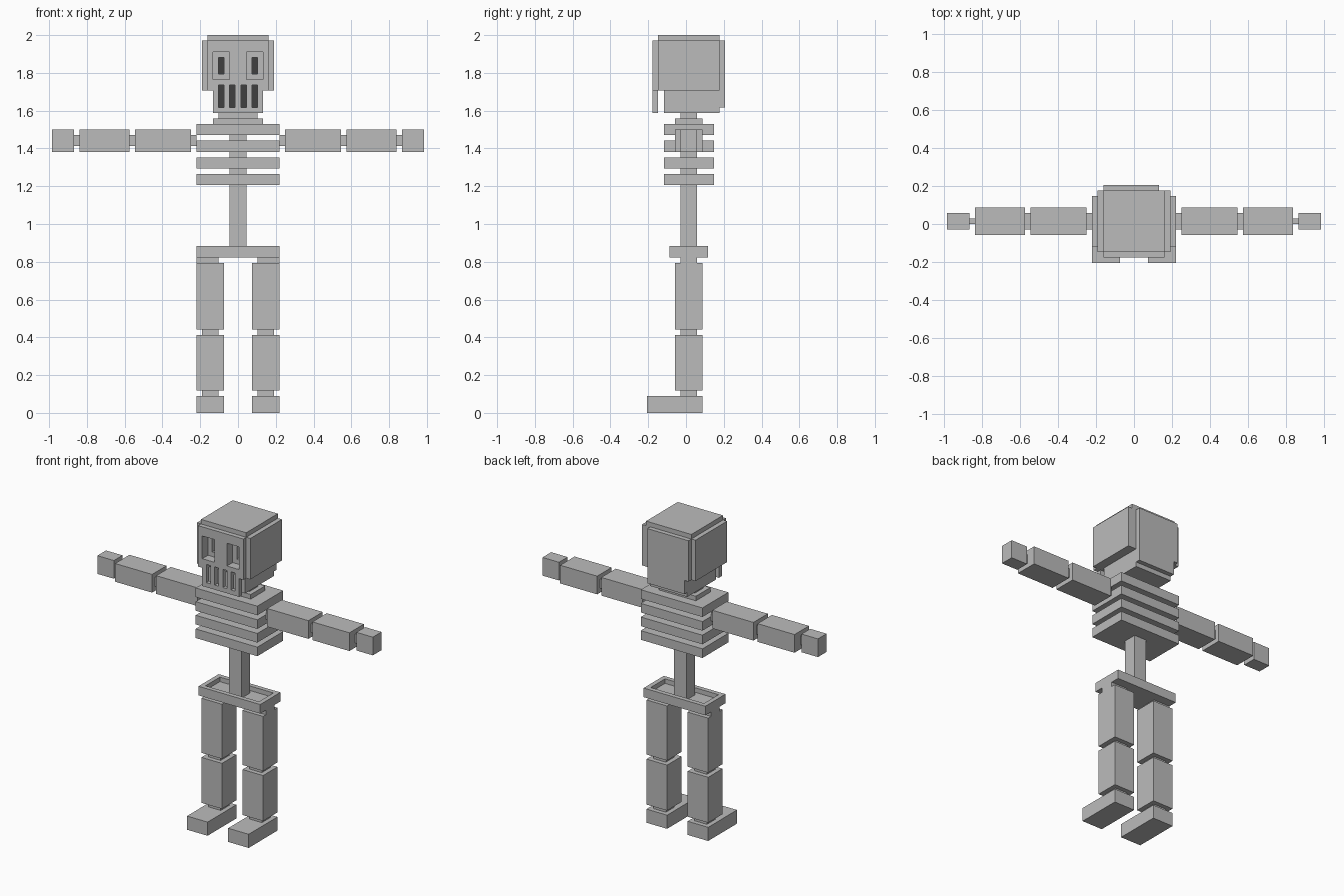
import bpy
import bmesh
from mathutils import Vector

if "Cube" in bpy.data.objects:
    bpy.data.objects.remove(bpy.data.objects["Cube"])

U = 1 / 34  # one block; the figure is 68 blocks tall


def material(name, rgb):
    m = bpy.data.materials.new(name)
    m.diffuse_color = (*rgb, 1)
    m.use_nodes = True
    m.node_tree.nodes["Principled BSDF"].inputs["Base Color"].default_value = m.diffuse_color
    return m


bone = material("grey bone", (0.5, 0.5, 0.5))
hollow = material("dark hollow", (0.05, 0.05, 0.05))


def finish(name, bm, mats=(bone,)):
    me = bpy.data.meshes.new(name)
    bm.to_mesh(me)
    bm.free()
    for m in mats:
        me.materials.append(m)
    ob = bpy.data.objects.new(name, me)
    bpy.context.collection.objects.link(ob)
    return ob


def box(name, xs, ys, zs):
    """Box from block ranges."""
    bm = bmesh.new()
    bmesh.ops.create_cube(bm, size=1)
    for v in bm.verts:
        v.co = Vector([(r[0] + r[1]) / 2 + c * (r[1] - r[0])
                       for c, r in zip(v.co, (xs, ys, zs))]) * U
    return finish(name, bm)


def pair(name, xs, ys, zs):
    """The same box on both sides."""
    box("left_" + name, xs, ys, zs)
    box("right_" + name, (-xs[1], -xs[0]), ys, zs)


def cells(xs, ys, zs):
    """Set of block cells; x ranges are on halves, y and z on whole numbers."""
    return {(i, j, k)
            for i in range(int(xs[0] + 0.5), int(xs[1] + 0.5))
            for j in range(*ys) for k in range(*zs)}


def block_solid(name, solid, dark=lambda i, j, k, d: False):
    """Outer skin of a set of cells, with flat areas merged."""
    bm = bmesh.new()
    cache = {}

    def vert(p):
        key = tuple(round(c * 2) for c in p)
        if key not in cache:
            cache[key] = bm.verts.new(p * U)
        return cache[key]

    for i, j, k in solid:
        c = Vector((i, j + 0.5, k + 0.5))
        for axis in range(3):
            for s in (-1, 1):
                d = [0, 0, 0]
                d[axis] = s
                if (i + d[0], j + d[1], k + d[2]) in solid:
                    continue
                n, a, b = Vector(d), Vector((0, 0, 0)), Vector((0, 0, 0))
                a[(axis + 1) % 3] = 0.5
                b = n.cross(a)
                m = c + n / 2
                f = bm.faces.new([vert(m - a - b), vert(m + a - b),
                                  vert(m + a + b), vert(m - a + b)])
                f.material_index = int(dark(i, j, k, d))
    bmesh.ops.dissolve_limit(bm, angle_limit=0.01, verts=bm.verts[:],
                             edges=bm.edges[:], delimit={'MATERIAL'})
    return finish(name, bm, (bone, hollow))


# Skull: stepped block with raised plates on every side
skull = cells((-5.5, 5.5), (-5, 6), (58, 68))      # core and top plate
skull |= cells((-6.5, 6.5), (-5, 6), (58, 67))     # side plates
skull |= cells((-5.5, 5.5), (-6, -5), (58, 67))    # face plate
skull |= cells((-5.5, 4.5), (6, 7), (58, 67))      # back plate
skull |= cells((-4.5, 4.5), (-4, 7), (55, 58))     # skull base
skull |= cells((-4.5, 4.5), (-4, 6), (54, 55))
skull |= cells((-4.5, 4.5), (-6, -5), (54, 58))    # tooth row

# Eye sockets with deeper pupils, then the slots between the teeth
for x in (-3, 3):
    skull -= cells((x - 1.5, x + 1.5), (-6, -4), (60, 65))
    skull -= cells((x - 0.5, x + 0.5), (-4, -3), (61, 64))
for x in (-3, -1, 1, 3):
    skull -= cells((x - 0.5, x + 0.5), (-6, -4), (55, 59))


def is_hollow(i, j, k, d):
    """Front-facing ends of the pupils and tooth slots."""
    if d[1] != -1:
        return False
    pupil = j == -3 and abs(i) == 3 and 61 <= k < 64
    slot = j == -4 and abs(i) in (1, 3) and 55 <= k < 59
    return pupil or slot


block_solid("skull", skull, is_hollow)

# Neck, spine and ribs
box("neck", (-3.5, 3.5), (-1, 2), (53, 54))
box("collar", (-4.5, 4.5), (-2, 3), (52, 53))
box("spine", (-1.5, 1.5), (-1, 2), (29, 41))
for n in range(4):
    z = 41 + 3 * n
    box(f"rib_{n + 1}", (-7.5, 7.5), (-4, 5), (z, z + 2))
    if n < 3:
        box(f"spine_disc_{n + 1}", (-1.5, 1.5), (-1, 2), (z + 2, z + 3))

# Pelvis: shallow tray
block_solid("pelvis", cells((-7.5, 7.5), (-3, 4), (28, 30))
            - cells((-6.5, 6.5), (-2, 3), (29, 30)))

# Arms
pair("shoulder_joint", (7.5, 8.5), (-1, 2), (48, 50))
pair("upper_arm", (8.5, 18.5), (-2, 3), (47, 51))
pair("elbow_joint", (18.5, 19.5), (-1, 2), (48, 50))
pair("forearm", (19.5, 28.5), (-2, 3), (47, 51))
pair("wrist_joint", (28.5, 29.5), (0, 1), (48, 50))
pair("hand", (29.5, 33.5), (-1, 2), (47, 51))

# Legs
pair("hip_joint", (3.5, 7.5), (-1, 2), (27, 28))
pair("thigh", (2.5, 7.5), (-2, 3), (15, 27))
pair("knee_joint", (3.5, 6.5), (-1, 2), (14, 15))
pair("shin", (2.5, 7.5), (-2, 3), (4, 14))
pair("ankle_joint", (3.5, 6.5), (-1, 2), (3, 4))
pair("foot", (2.5, 7.5), (-7, 3), (0, 3))
